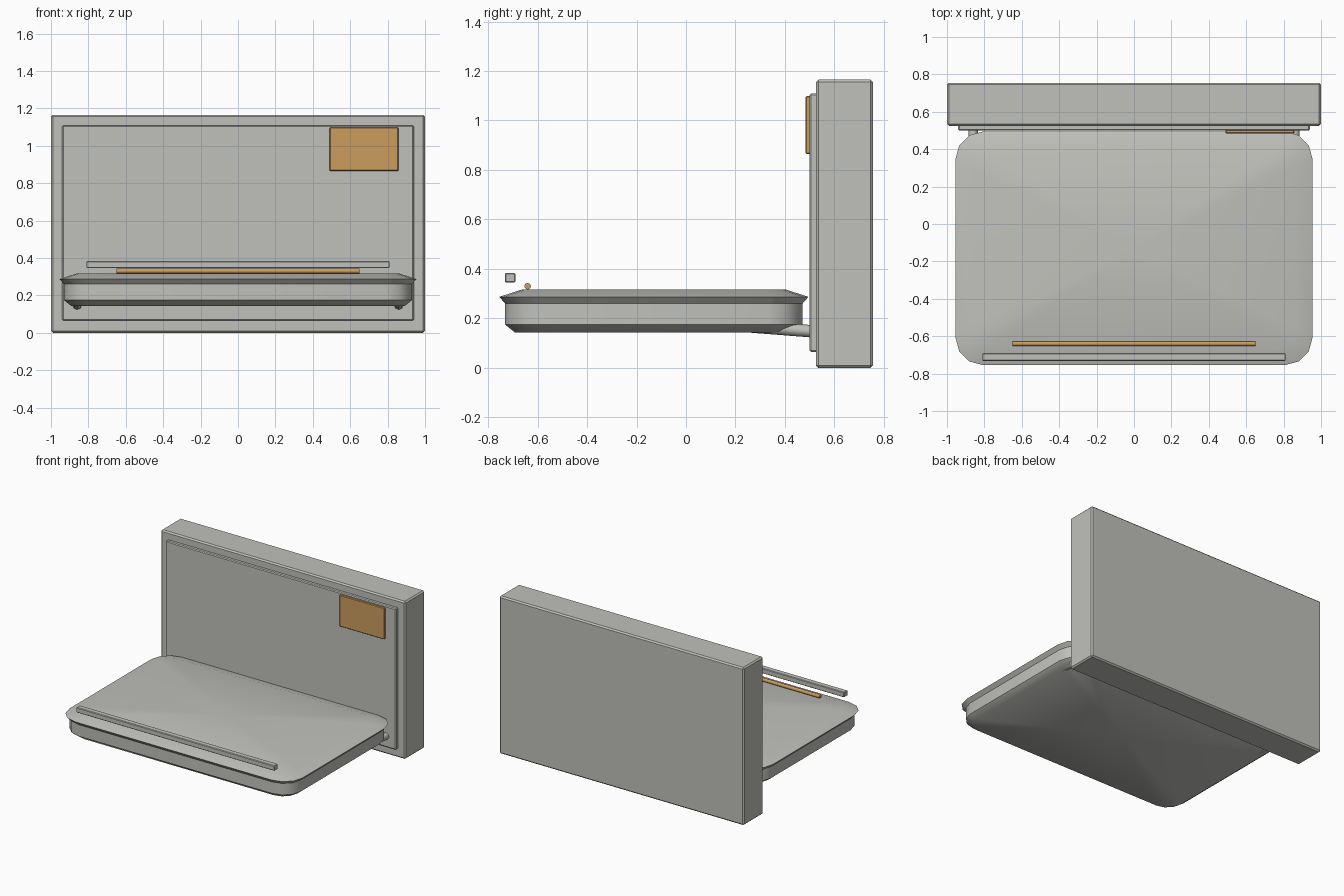
import bpy, bmesh, math
from mathutils import Vector

cube = bpy.data.objects.get("Cube")
if cube:
    bpy.data.objects.remove(cube, do_unlink=True)


def material(name, rgb):
    m = bpy.data.materials.new(name)
    m.use_nodes = True
    m.diffuse_color = (*rgb, 1)
    m.node_tree.nodes["Principled BSDF"].inputs["Base Color"].default_value = (*rgb, 1)
    return m


GREY = material("warm grey", (0.53, 0.53, 0.50))
AMBER = material("amber", (0.60, 0.34, 0.11))


def add_object(name, bm, mat, smooth_angle=None):
    bmesh.ops.recalc_face_normals(bm, faces=bm.faces)
    mesh = bpy.data.meshes.new(name)
    bm.to_mesh(mesh)
    bm.free()
    mesh.materials.append(mat)
    obj = bpy.data.objects.new(name, mesh)
    bpy.context.collection.objects.link(obj)
    if smooth_angle:
        bpy.ops.object.select_all(action="DESELECT")
        obj.select_set(True)
        bpy.context.view_layer.objects.active = obj
        bpy.ops.object.shade_smooth_by_angle(angle=math.radians(smooth_angle))
    return obj


def box(name, low, high, mat, bevel):
    low, high = Vector(low), Vector(high)
    bm = bmesh.new()
    bmesh.ops.create_cube(bm, size=1)
    for v in bm.verts:
        v.co = (low + high) / 2 + v.co * (high - low)
    bmesh.ops.bevel(bm, geom=bm.edges[:], offset=bevel, segments=1, affect="EDGES")
    return add_object(name, bm, mat)


def rod(name, start, end, radius, sides, mat):
    start, end = Vector(start), Vector(end)
    axis = end - start
    bm = bmesh.new()
    bmesh.ops.create_cone(bm, cap_ends=True, segments=sides, radius1=radius,
                          radius2=radius, depth=axis.length)
    turn = axis.to_track_quat("Z", "Y")
    for v in bm.verts:
        v.co = (start + end) / 2 + turn @ v.co
    return add_object(name, bm, mat, 50)


def rounded_ring(bm, half_x, half_y, radius, z, centre_y):
    # Rounded rectangle with three segments per corner
    ring = []
    for corner, (sx, sy) in enumerate([(1, 1), (-1, 1), (-1, -1), (1, -1)]):
        for step in range(4):
            a = math.radians(corner * 90 + step * 30)
            ring.append(bm.verts.new((sx * (half_x - radius) + radius * math.cos(a),
                                      centre_y + sy * (half_y - radius) + radius * math.sin(a), z)))
    return ring


def cushion(name, levels, mat):
    # Loft (inset, height) levels of the seat outline and cap both ends
    bm = bmesh.new()
    rings = [rounded_ring(bm, 0.955 - i, 0.625 - i, 0.15 - i * 0.5, z, -0.13) for i, z in levels]
    for a, b in zip(rings, rings[1:]):
        for k in range(len(a)):
            n = (k + 1) % len(a)
            bm.faces.new((a[k], a[n], b[n], b[k]))
    for ring in (rings[0], rings[-1]):
        z = ring[0].co.z
        hub = bm.verts.new((0, -0.13, z))
        for k in range(len(ring)):
            bm.faces.new((ring[k], ring[(k + 1) % len(ring)], hub))
    return add_object(name, bm, mat, 43)


# Backrest with its raised front panel and small tag
box("backrest", (-1, 0.525, 0), (1, 0.755, 1.165), GREY, 0.01)
box("backrest_panel", (-0.94, 0.5, 0.065), (0.94, 0.535, 1.108), GREY, 0.006)
box("amber_tag", (0.49, 0.484, 0.865), (0.857, 0.506, 1.098), AMBER, 0.004)

# Seat base and overhanging top
cushion("seat_base", [(0.065, 0.142), (0.024, 0.175), (0.024, 0.262)], GREY)
cushion("seat_top", [(0.024, 0.26), (0, 0.287), (0.09, 0.316)], GREY)

# Front bar and amber rod
box("front_bar", (-0.81, -0.732, 0.345), (0.81, -0.69, 0.383), GREY, 0.004)
rod("amber_rod", (-0.65, -0.64, 0.33), (0.65, -0.64, 0.33), 0.013, 12, AMBER)

# Support rods under the rear of the seat
for side, sign in (("left", 1), ("right", -1)):
    rod(side + "_support_rod", (sign * 0.86, 0.2, 0.172), (sign * 0.86, 0.52, 0.147),
        0.025, 8, GREY)
